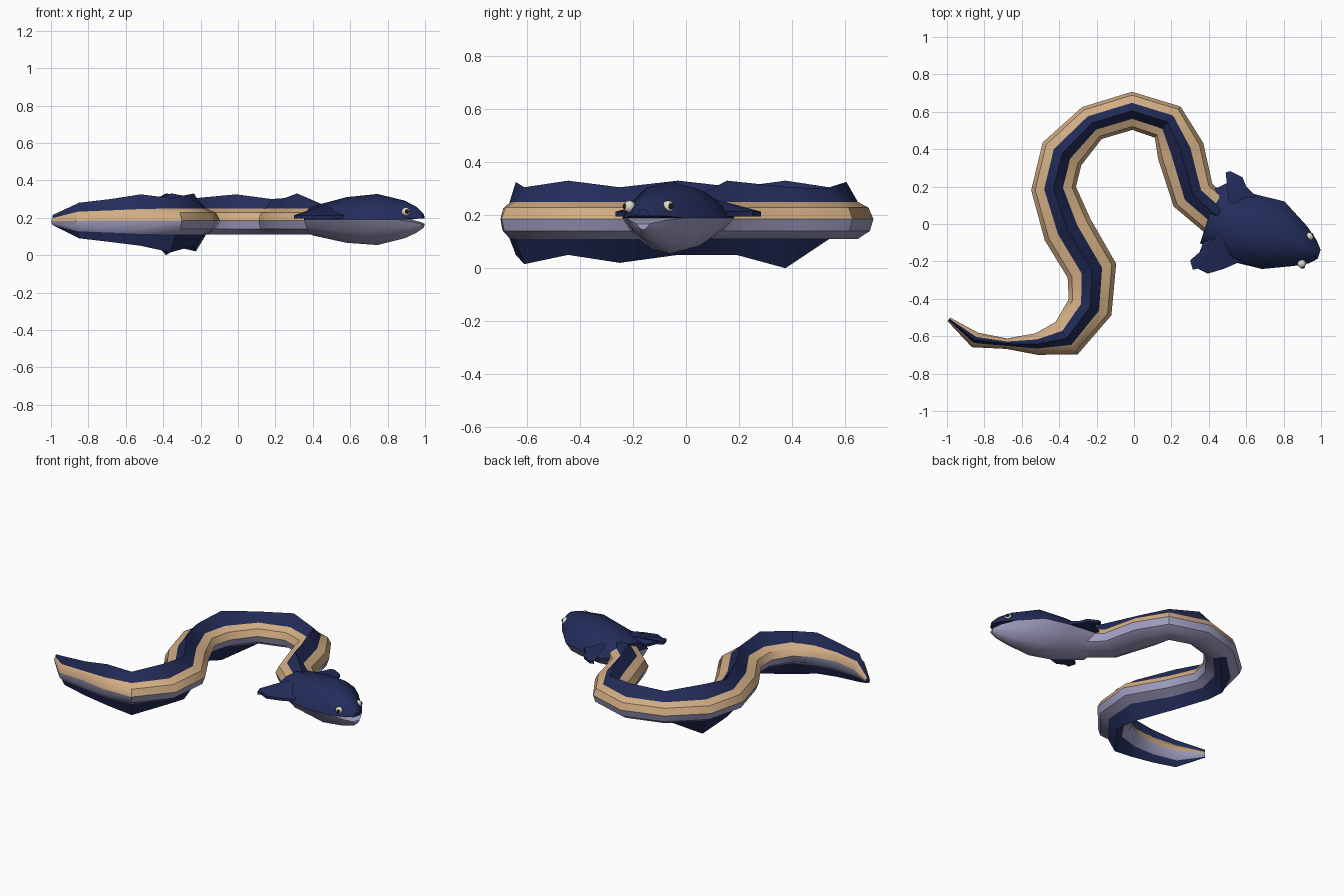
import bpy, bmesh, math
from mathutils import Vector

if "Cube" in bpy.data.objects:
    bpy.data.objects.remove(bpy.data.objects["Cube"])


def mat(name, c):
    m = bpy.data.materials.new(name)
    m.diffuse_color = (*c, 1)
    m.use_nodes = True
    m.node_tree.nodes["Principled BSDF"].inputs["Base Color"].default_value = m.diffuse_color
    return m


NAVY = mat("navy", (0.017, 0.026, 0.105))
TAN = mat("tan", (0.64, 0.42, 0.23))
LAV = mat("lavender", (0.37, 0.36, 0.56))
CREAM = mat("cream", (0.75, 0.7, 0.58))
BLACK = mat("black", (0.01, 0.01, 0.01))


def finish(name, bm, mats, angle=38):
    bmesh.ops.recalc_face_normals(bm, faces=bm.faces)
    me = bpy.data.meshes.new(name)
    bm.to_mesh(me)
    bm.free()
    for m in mats:
        me.materials.append(m)
    ob = bpy.data.objects.new(name, me)
    bpy.context.collection.objects.link(ob)
    bpy.ops.object.select_all(action='DESELECT')
    ob.select_set(True)
    bpy.context.view_layer.objects.active = ob
    bpy.ops.object.shade_smooth_by_angle(angle=math.radians(angle))
    return ob


def loft(name, rings, mats, pick=lambda i, k: 0):
    """Skin closed rings of points; pick gives the material of each face."""
    bm = bmesh.new()
    vs = [[bm.verts.new(p) for p in r] for r in rings]
    n = len(rings[0])
    for i in range(len(vs) - 1):
        for k in range(n):
            j = (k + 1) % n
            f = bm.faces.new((vs[i][k], vs[i][j], vs[i + 1][j], vs[i + 1][k]))
            f.material_index = pick(i, k)
    for r in (vs[0], vs[-1]):
        bm.faces.new(r)
    # crisp colour boundaries
    for e in bm.edges:
        if len({f.material_index for f in e.link_faces}) > 1:
            e.smooth = False
    return finish(name, bm, mats)


# Body: x, y, half width, height scale, back ridge z, belly fin z
path = [
    (-0.99, -0.51, .012, .25, .215, .165), (-.85, -.62, .042, .75, .28, .09),
    (-.68, -.64, .028, .85, .30, .07), (-.52, -.642, .058, .95, .325, .05),
    (-.36, -.61, .105, 1, .305, .015), (-.235, -.445, .122, 1, .33, .05),
    (-.225, -.25, .135, 1, .305, .02), (-.355, -.03, .135, 1, .33, .05),
    (-.43, .19, .12, 1, .305, .05), (-.385, .375, .12, 1, .33, 0),
    (-.225, .54, .10, 1, .305, .11), (-.01, .605, .102, 1, .325, .11),
    (.18, .545, .108, 1, .30, .11), (.25, .39, .128, 1, .305, .11),
    (.315, .155, .12, 1, .33, .11), (.47, .02, .11, 1, .26, .11)]

rings = []
for i, (x, y, w, s, ridge, fin) in enumerate(path):
    a, b = path[max(i - 1, 0)], path[min(i + 1, len(path) - 1)]
    t = Vector((b[0] - a[0], b[1] - a[1])).normalized()
    half = [(.42, .25), (.82, .228), (1, .185), (.87, .14), (.42, .11)]
    half = [(u * w, .18 + (z - .18) * s) for u, z in half]
    sec = [(0, ridge)] + half + [(0, fin)] + [(-u, z) for u, z in half[::-1]]
    rings.append([(x - t.y * u, y + t.x * u, z) for u, z in sec])


def body_colour(i, k):
    k = min(k, 11 - k)
    if k == 5:
        return 0 if path[i][5] < .11 or path[i + 1][5] < .11 else 2
    return (0, 1, 1, 2, 2)[k]


loft("body", rings, [NAVY, TAN, LAV], body_colour)

# Head: x, y, half width, top z, bottom z, upper lip z, lower lip z
AX = Vector((.95, -.316))
NO = Vector((.316, .95))
head = [(.40, .04, .15, .262, .105, .19, .19), (.58, -.02, .19, .31, .066, .19, .19),
        (.745, -.06, .19, .327, .054, .19, .19), (.89, -.118, .112, .292, .09, .19, .19),
        (.955, -.148, .066, .258, .12, .197, .178), (.99, -.162, .025, .222, .145, .197, .167)]
upper = [(1, 0), (.85, .38), (.5, .82), (0, 1), (-.5, .82), (-.85, .38), (-1, 0)]
lower = [(1, 0), (.78, .45), (.4, .85), (0, 1), (-.4, .85), (-.78, .45), (-1, 0)]


def head_rings(sec, lip, edge):
    return [[(h[0] + NO.x * u * h[2], h[1] + NO.y * u * h[2],
              h[lip] + (h[edge] - h[lip]) * v) for u, v in sec] for h in head]


loft("upper_head", head_rings(upper, 5, 3), [NAVY])
loft("lower_jaw", head_rings(lower, 6, 4), [LAV])

# Side fins: one tapered cape across the shoulders
outline = [(.42, .18), (.48, .21), (.52, .23), (.49, .275), (.515, .283), (.58, .25),
           (.60, .20), (.65, .15), (.60, -.17), (.56, -.205), (.48, -.24),
           (.395, -.265), (.34, -.238), (.315, -.245), (.30, -.195), (.34, -.175), (.37, -.10)]
bm = bmesh.new()
top = [bm.verts.new((x, y, .213)) for x, y in outline]
bot = [bm.verts.new((x, y, .195)) for x, y in outline]
apex = bm.verts.new((.52, .0, .29))
for k in range(len(outline)):
    j = (k + 1) % len(outline)
    bm.faces.new((apex, top[k], top[j]))
    bm.faces.new((top[k], bot[k], bot[j], top[j]))
bm.faces.new(bot)
finish("side_fins", bm, [NAVY])


# Eyes
def ball(name, p, r, m):
    bm = bmesh.new()
    bmesh.ops.create_uvsphere(bm, u_segments=12, v_segments=8, radius=r)
    bmesh.ops.translate(bm, verts=bm.verts, vec=p)
    finish(name, bm, [m], 60)


for side, x, y, s in (("left", .937, -.068, 1), ("right", .897, -.213, -1)):
    d = AX * .6 + NO * .8 * s
    ball(side + "_eye", (x, y, .232), .023, CREAM)
    ball(side + "_pupil", (x + d.x * .013, y + d.y * .013, .233), .0135, BLACK)
